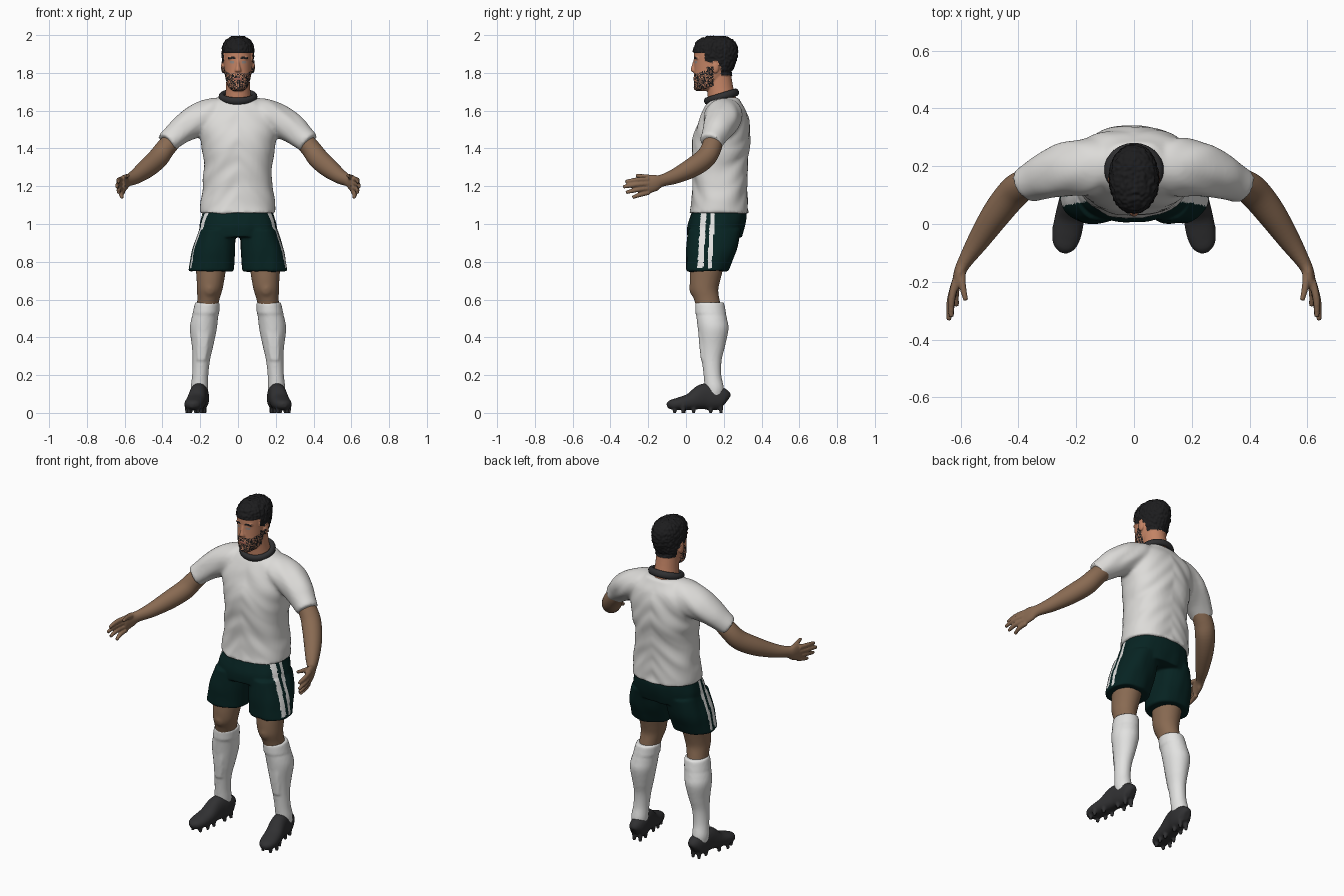
import bpy, bmesh, math, random
from mathutils import Vector, Matrix, noise

random.seed(4)
cube = bpy.data.objects.get("Cube")
if cube:
    bpy.data.objects.remove(cube, do_unlink=True)


def material(name, *rgb):
    m = bpy.data.materials.new(name)
    m.use_nodes = True
    m.diffuse_color = (*rgb, 1)
    node = next(n for n in m.node_tree.nodes if n.type == 'BSDF_PRINCIPLED')
    node.inputs["Base Color"].default_value = (*rgb, 1)
    node.inputs["Roughness"].default_value = 0.8
    return m


SHIRT = material("shirt_white", .72, .71, .69)
SOCK = material("sock_white", .76, .76, .75)
GREEN = material("dark_green", .002, .017, .016)
SKIN = material("tan_skin", .25, .145, .085)
FACE = material("face_skin", .55, .23, .13)
HAIR = material("black_hair", .012, .012, .013)
BOOT = material("boot_black", .03, .03, .032)
EYE = material("eye_grey", .3, .25, .23)
LIP = material("lip_red", .38, .13, .09)


def spline(a, b, c, d, t):
    return [.5 * (2*q + (r - p)*t + (2*p - 5*q + 4*r - s)*t*t + (3*q - p - 3*r + s)*t**3)
            for p, q, r, s in zip(a, b, c, d)]


def loft(bm, pts, flat=False, power=2, steps=5, segs=32):
    """Closed tube through (x, y, z, half width, half depth) sections."""
    ext = [pts[0]] + list(pts) + [pts[-1]]
    path = [spline(*ext[i:i + 4], k / steps) for i in range(len(pts) - 1) for k in range(steps)]
    path.append(list(pts[-1]))
    rings = []
    for i, p in enumerate(path):
        u, v = Vector((1, 0, 0)), Vector((0, 1, 0))
        if not flat:
            t = Vector(path[min(i + 1, len(path) - 1)][:3]) - Vector(path[max(i - 1, 0)][:3])
            t.normalize()
            u = t.cross(Vector((0, 0, 1))).normalized()
            v = u.cross(t)
        ring = []
        for k in range(segs):
            c, s = math.cos(math.tau * k / segs), math.sin(math.tau * k / segs)
            c = math.copysign(abs(c) ** (2 / power), c)
            s = math.copysign(abs(s) ** (2 / power), s)
            ring.append(bm.verts.new(Vector(p[:3]) + u * c * p[3] + v * s * p[4]))
        rings.append(ring)
    for a, b in zip(rings, rings[1:]):
        for k in range(segs):
            bm.faces.new((a[k], a[(k + 1) % segs], b[(k + 1) % segs], b[k]))
    bm.faces.new(rings[0])
    bm.faces.new(rings[-1])


def ball(bm, centre, radii):
    bmesh.ops.create_uvsphere(bm, u_segments=20, v_segments=14, radius=1,
                              matrix=Matrix.Translation(centre) @ Matrix.Diagonal((*radii, 1)))


def fuse(name, bm, mats, voxel, smooth=4, mirror=False, rule=None, bump=None):
    """Merge overlapping parts into one smooth skin, then colour and crease it."""
    bmesh.ops.recalc_face_normals(bm, faces=bm.faces)
    mesh = bpy.data.meshes.new(name)
    bm.to_mesh(mesh)
    bm.free()
    ob = bpy.data.objects.new(name, mesh)
    bpy.context.scene.collection.objects.link(ob)
    mod = ob.modifiers.new("fuse", 'REMESH')
    mod.mode, mod.voxel_size = 'VOXEL', voxel
    mod = ob.modifiers.new("soften", 'SMOOTH')
    mod.factor, mod.iterations = .5, smooth
    if mirror:
        ob.modifiers.new("mirror", 'MIRROR').use_mirror_merge = False
    bpy.context.view_layer.update()
    done = bpy.data.meshes.new_from_object(ob.evaluated_get(bpy.context.evaluated_depsgraph_get()))
    ob.modifiers.clear()
    ob.data = done
    done.name = name
    done.materials.clear()
    for m in mats:
        done.materials.append(m)
    if bump:
        moved = [v.co + v.normal * bump(v.co) for v in done.vertices]
        for v, co in zip(done.vertices, moved):
            v.co = co
    for f in done.polygons:
        f.use_smooth = True
        f.material_index = rule(f.center, f.normal) if rule else 0
    return ob


# shirt: trunk and sleeves with soft cloth folds
bm = bmesh.new()
loft(bm, [(0, .175, 1.055, .2, .158), (0, .178, 1.1, .197, .15), (0, .18, 1.2, .187, .144),
          (0, .18, 1.3, .18, .147), (0, .185, 1.4, .193, .152), (0, .19, 1.48, .205, .147),
          (0, .2, 1.55, .208, .132), (0, .205, 1.6, .185, .115), (0, .203, 1.64, .135, .092),
          (0, .21, 1.668, .095, .07)], flat=True, power=2.35, segs=48)
for s in (1, -1):
    loft(bm, [(s*.06, .21, 1.595, .075, .07), (s*.14, .2, 1.575, .1, .092),
              (s*.22, .192, 1.545, .096, .088), (s*.29, .172, 1.505, .083, .077),
              (s*.34, .15, 1.463, .071, .064), (s*.378, .13, 1.43, .063, .056)])
fuse("shirt", bm, [SHIRT], .01, 5,
     bump=lambda c: .008 * noise.noise(Vector((c.x*7, c.y*7, c.z*14 + abs(c.x)*12))))

# collar: tilted ribbed ring
bpy.ops.mesh.primitive_torus_add(major_radius=.083, minor_radius=.016, major_segments=48,
                                 minor_segments=12, location=(0, .188, 1.674),
                                 rotation=(math.radians(17), 0, 0))
collar = bpy.context.object
collar.name = "collar"
collar.scale = (1.04, .97, 1.25)
collar.data.materials.append(BOOT)
bpy.ops.object.shade_smooth()

# shorts: hips and two wide legs, with two stripes down each side
bm = bmesh.new()
loft(bm, [(0, .175, 1.09, .18, .135), (0, .172, 1.05, .19, .148), (0, .16, .99, .207, .153),
          (0, .152, .93, .205, .145)], flat=True, power=2.3, segs=48)
for s in (1, -1):
    loft(bm, [(s*.11, .152, .97, .1, .14), (s*.128, .136, .87, .114, .135),
              (s*.137, .122, .8, .117, .121), (s*.143, .112, .75, .119, .111)],
         flat=True, power=2.3)


def stripes(c, n):
    y = c.y - .06 * (c.z - .76)
    side = abs(c.x) > .12 and n.x * c.x > 0 and abs(n.x) > .45
    return int(side and c.z > .765 and (.06 < y < .09 or .112 < y < .136))


fuse("shorts", bm, [GREEN, SOCK], .007, 4, rule=stripes,
     bump=lambda c: .005 * noise.noise(Vector((c.x*16, c.y*16, c.z*6))))

# bare knees and thighs
bm = bmesh.new()
loft(bm, [(.14, .115, .86, .08, .09), (.143, .11, .77, .08, .088), (.146, .1, .7, .073, .081),
          (.15, .097, .65, .067, .074), (.157, .11, .6, .059, .068), (.165, .125, .54, .055, .065)],
     flat=True)
ball(bm, (.15, .045, .66), (.036, .028, .045))
fuse("knees", bm, [SKIN], .009, 4, mirror=True)

# long socks with calf, cuff and shin guard
bm = bmesh.new()
loft(bm, [(.16, .125, .585, .063, .074), (.168, .13, .54, .066, .078), (.178, .138, .49, .071, .081),
          (.184, .144, .44, .071, .081), (.188, .14, .35, .056, .066), (.194, .136, .28, .046, .053),
          (.2, .14, .2, .043, .047), (.204, .15, .13, .046, .051), (.204, .15, .08, .04, .045)],
     flat=True)
loft(bm, [(.162, .125, .583, .066, .077), (.17, .131, .525, .071, .082)], flat=True)
loft(bm, [(.18, .082, .5, .03, .016), (.186, .085, .4, .034, .018), (.194, .095, .28, .026, .016)],
     flat=True, power=3)
fuse("socks", bm, [SOCK], .008, 3, mirror=True)

# boots with studs
bm = bmesh.new()
loft(bm, [(.194, .218, .065, .018, .028), (.196, .2, .075, .039, .053), (.2, .15, .08, .047, .066),
          (.209, .095, .086, .047, .069), (.222, .025, .06, .051, .045),
          (.234, -.04, .048, .05, .033), (.241, -.08, .043, .037, .025),
          (.245, -.1, .04, .012, .012)], power=2.3)
for x, y in ((.21, -.06), (.26, -.06), (.195, -.01), (.27, -.015), (.19, .04), (.25, .04),
             (.18, .13), (.225, .13), (.177, .185), (.217, .185)):
    loft(bm, [(x, y, .045, .014, .014), (x, y, -.002, .009, .009)], flat=True, segs=12)
fuse("boots", bm, [BOOT], .006, 2, mirror=True)

# arms with palm, fingers and thumb
bm = bmesh.new()
loft(bm, [(.32, .155, 1.475, .05, .05), (.385, .133, 1.4, .054, .052), (.425, .1, 1.347, .055, .055),
          (.48, .03, 1.297, .05, .052), (.54, -.06, 1.252, .038, .04),
          (.585, -.13, 1.229, .025, .032), (.602, -.165, 1.218, .021, .044),
          (.615, -.215, 1.203, .017, .046)], segs=28)
for base, tip in (((.618, -.2, 1.237), (.633, -.322, 1.224)), ((.619, -.2, 1.214), (.641, -.333, 1.196)),
                  ((.616, -.2, 1.19), (.632, -.318, 1.167)), ((.61, -.195, 1.168), (.614, -.284, 1.14)),
                  ((.595, -.15, 1.238), (.582, -.265, 1.256))):
    a, b = Vector(base), Vector(tip)
    mid = (a + b) / 2 + Vector((.006, 0, .003))
    loft(bm, [(*a, .013, .014), (*mid, .0125, .013), (*b, .0085, .009)], segs=14)
fuse("arms", bm, [SKIN], .0045, 3, mirror=True)

# head: neck, skull, nose, brow, lips and ears
bm = bmesh.new()
loft(bm, [(0, .205, 1.6, .08, .085), (0, .192, 1.66, .071, .076), (0, .181, 1.72, .064, .07),
          (0, .168, 1.82, .06, .066)], flat=True)
loft(bm, [(0, .088, 1.704, .026, .034), (0, .104, 1.725, .051, .06), (0, .125, 1.77, .066, .084),
          (0, .14, 1.81, .073, .097), (0, .15, 1.85, .077, .107), (0, .156, 1.9, .08, .114),
          (0, .157, 1.94, .077, .11), (0, .158, 1.97, .061, .09), (0, .16, 1.989, .03, .047)],
     flat=True, power=2.15, segs=48)
loft(bm, [(0, .052, 1.87, .008, .012), (0, .044, 1.84, .01, .013), (0, .042, 1.812, .017, .017),
          (0, .053, 1.802, .014, .012)], flat=True, segs=16)
ball(bm, (0, .05, 1.768), (.022, .012, .011))
ball(bm, (0, .06, 1.722), (.024, .02, .017))
for s in (1, -1):
    ball(bm, (s*.03, .061, 1.878), (.026, .013, .009))
    ball(bm, (s*.079, .155, 1.83), (.011, .021, .032))


def in_hair(c):
    if c.y < .1:
        return c.z > 1.908
    if c.y < .185:
        return c.z > 1.865 - .35 * (c.y - .1) and abs(c.x) < .084 or c.z > 1.87
    return c.z > 1.785


def paint_head(c, n):
    x = abs(c.x)
    if in_hair(c):
        return 1
    if c.y < .1 and .012 < x < .052 and abs(c.z - 1.88 + .1 * abs(x - .03)) < .005:
        return 1
    if c.y < .09 and ((x - .031) / .014) ** 2 + ((c.z - 1.856) / .006) ** 2 < 1:
        return 2
    if c.y < .08 and x < .022 and abs(c.z - 1.768) < .007:
        return 3
    jaw = c.y < .148 and 1.7 + .35 * (c.y - .06) < c.z
    cheek = c.z < (1.835 if c.y > .11 else 1.798 + .4 * max(0, c.y - .06))
    return int(jaw and cheek and random.random() < .62)


fuse("head", bm, [FACE, HAIR, EYE, LIP], .004, 3, rule=paint_head,
     bump=lambda c: (.005 + .006 * noise.noise(c * 75)) if in_hair(c) else 0)
